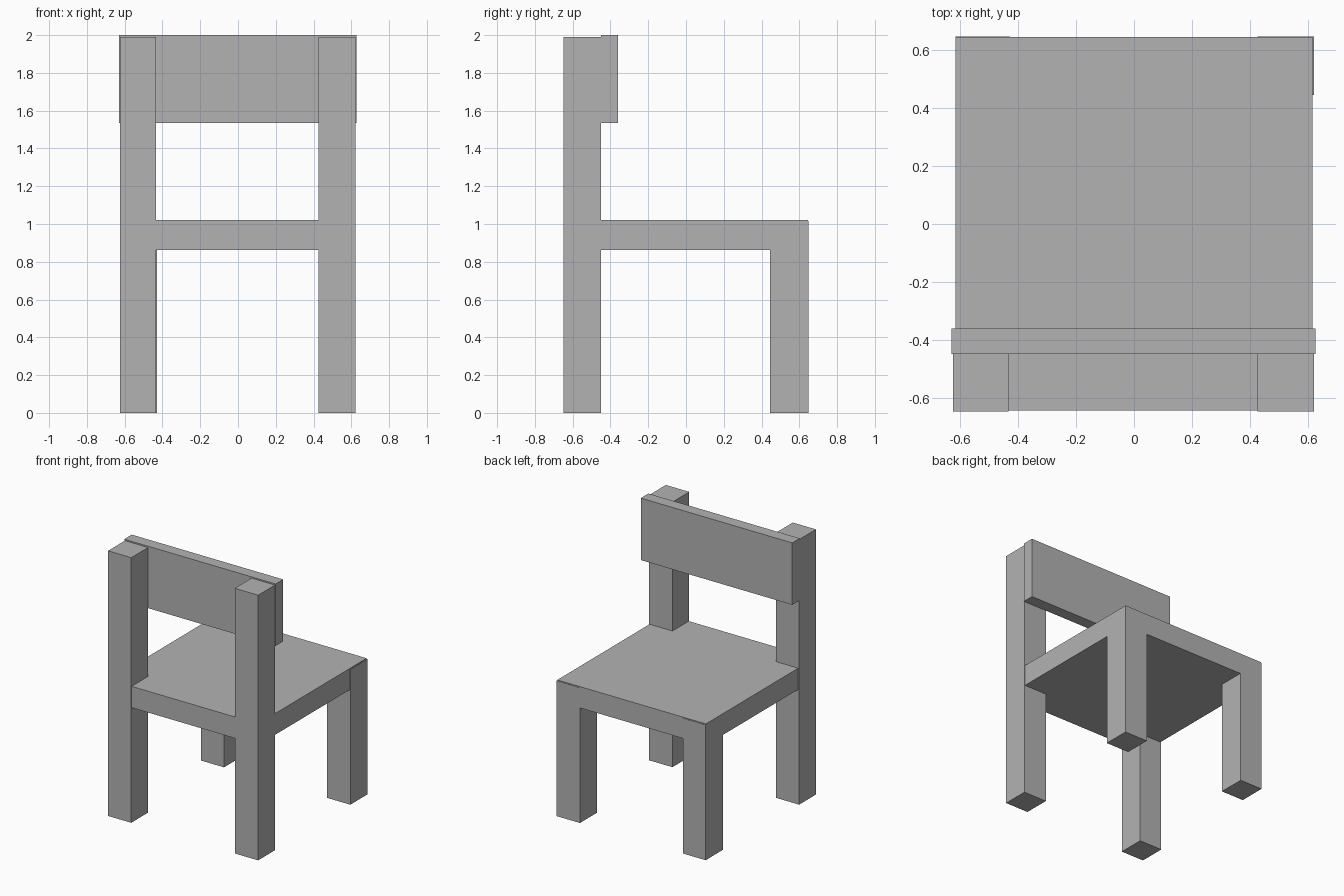
import bpy

cube = bpy.data.objects.get("Cube")
if cube:
    bpy.data.objects.remove(cube, do_unlink=True)

# Single plain grey finish
grey = bpy.data.materials.new("plain_grey")
grey.use_nodes = True
colour = (0.45, 0.45, 0.45, 1)
grey.diffuse_color = colour
grey.node_tree.nodes["Principled BSDF"].inputs["Base Color"].default_value = colour


def box(name, x, y, z):
    """Add a box spanning the given (low, high) ranges."""
    spans = (x, y, z)
    bpy.ops.mesh.primitive_cube_add(size=1, location=[(a + b) / 2 for a, b in spans])
    ob = bpy.context.object
    ob.name = name
    ob.scale = [b - a for a, b in spans]
    bpy.ops.object.transform_apply(location=False, rotation=False, scale=True)
    ob.data.materials.append(grey)
    return ob


# Tall posts carry the backrest, short legs stand at the other end of the seat
for side, post_x, leg_x in (("right", (-0.625, -0.433), (-0.617, -0.428)),
                            ("left", (0.427, 0.621), (0.427, 0.621))):
    box(side + "_back_post", post_x, (-0.648, -0.449), (0, 1.99))
    box(side + "_short_leg", leg_x, (0.445, 0.648), (0, 1.015))

# Seat slab and back board
box("seat", (-0.617, 0.617), (-0.643, 0.645), (0.862, 1.022))
box("backrest", (-0.63, 0.627), (-0.449, -0.36), (1.535, 2.0))
